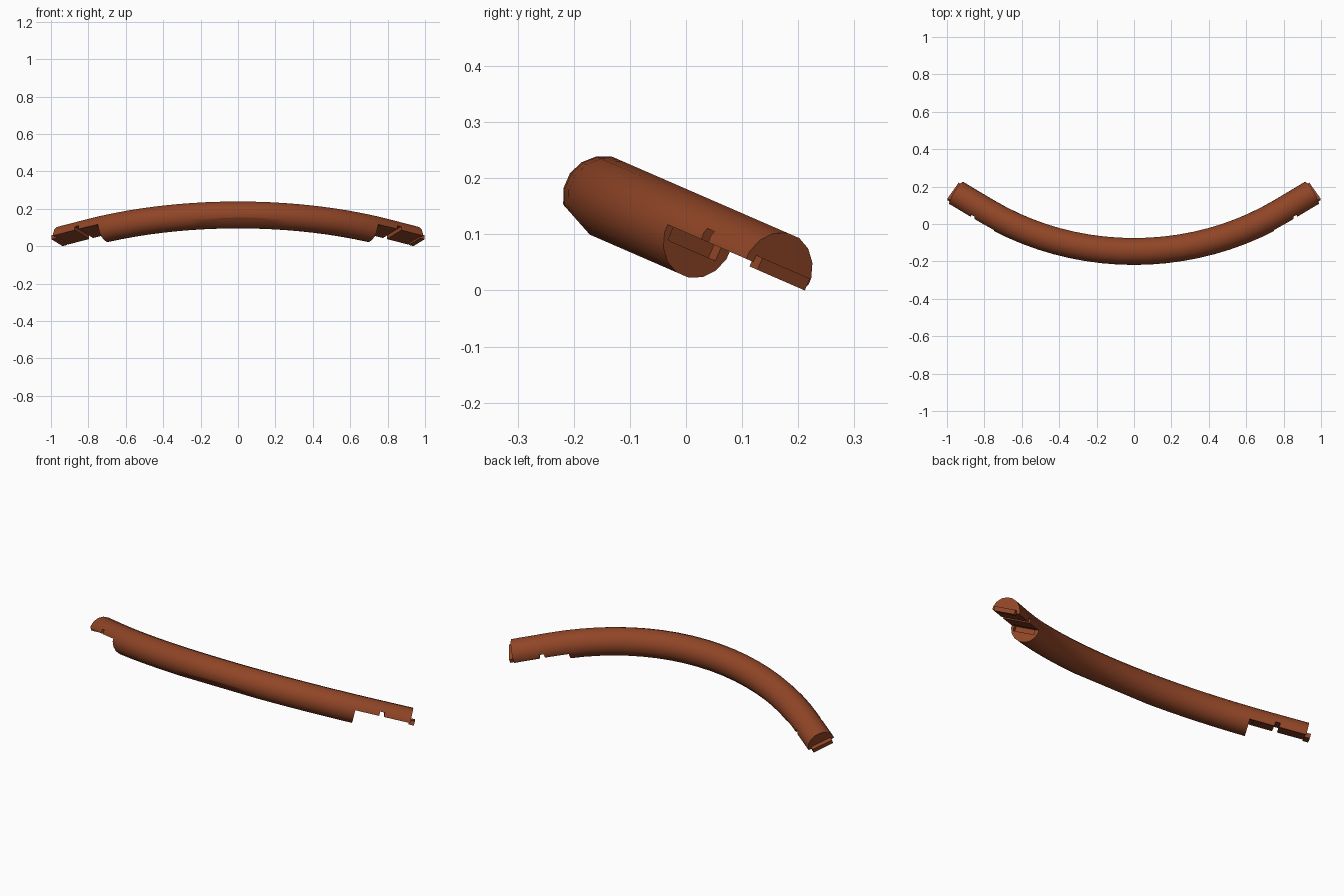
import bpy, bmesh
from math import sin, cos, pi, radians
from mathutils import Matrix, Vector

cube = bpy.data.objects.get("Cube")
if cube:
    bpy.data.objects.remove(cube)

RADIUS, BEND, SWEEP, STRAIGHT = 0.073, 1.45, radians(33), 0.19
SIDES, STEPS = 16, 20
LAP = 0.285                      # length of the half-lap at each end
FRAME = Matrix.Translation((0, -0.147, 0.167)) @ Matrix.Rotation(radians(-23.5), 4, 'X')

brown = bpy.data.materials.new("reddish_brown")
brown.use_nodes = True
colour = (0.28, 0.06, 0.02, 1)
brown.diffuse_color = colour
brown.node_tree.nodes["Principled BSDF"].inputs["Base Color"].default_value = colour


def make_object(name, bm):
    bmesh.ops.recalc_face_normals(bm, faces=bm.faces)
    mesh = bpy.data.meshes.new(name)
    bm.to_mesh(mesh)
    bm.free()
    mesh.materials.append(brown)
    obj = bpy.data.objects.new(name, mesh)
    bpy.context.collection.objects.link(obj)
    return obj


def box(name, frame, low, high):
    """Box between two corners, placed by a frame."""
    low, high = Vector(low), Vector(high)
    bm = bmesh.new()
    size = Matrix.Diagonal((*(high - low), 1))
    bmesh.ops.create_cube(bm, size=1, matrix=frame @ Matrix.Translation((low + high) / 2) @ size)
    return make_object(name, bm)


def end_frame(side):
    """Frame at a tube end: x runs outward along the tube, y across it."""
    x = BEND * sin(SWEEP) + STRAIGHT * cos(SWEEP)
    y = BEND * (1 - cos(SWEEP)) + STRAIGHT * sin(SWEEP)
    turn = SWEEP if side > 0 else pi - SWEEP
    return Matrix.Translation((side * x, y, 0)) @ Matrix.Rotation(turn, 4, 'Z')


# Bowed tube: an arc with a straight run at both ends
path = [(BEND * sin(a), BEND * (1 - cos(a)), a)
        for a in (SWEEP * (2 * i / STEPS - 1) for i in range(STEPS + 1))]
for side in (-1, 1):
    tip = end_frame(side).translation
    path.insert(0 if side < 0 else len(path), (tip.x, tip.y, side * SWEEP))
bm = bmesh.new()
rings = []
for x, y, a in path:
    ring = []
    for k in range(SIDES):
        t = 2 * pi * (k + 0.5) / SIDES
        across = RADIUS * cos(t)
        ring.append(bm.verts.new((x - across * sin(a), y + across * cos(a), RADIUS * sin(t))))
    rings.append(ring)
for first, second in zip(rings, rings[1:]):
    for k in range(SIDES):
        n = (k + 1) % SIDES
        bm.faces.new((first[k], first[n], second[n], second[k]))
bm.faces.new(rings[0])
bm.faces.new(rings[-1])
tube = make_object("bowed_tube", bm)

# Cutters: half-lap, tab slot in the step and cross groove at both ends
cutters = []
for side in (-1, 1):
    f = end_frame(side)
    cutters += [
        box("lap_cutter", f, (-LAP, -0.15, -0.15), (0.06, 0.15, 0)),
        box("slot_cutter", f, (-LAP - 0.025, -0.055, -0.025), (-LAP + 0.02, 0.055, 0.004)),
        box("groove_cutter", f, (-0.161, -0.15, -0.05), (-0.136, 0.15, 0.022)),
    ]
# Shallow flat under the middle, facing down and forward
flat = Matrix.Rotation(radians(-25), 4, 'X')
cutters.append(box("flat_cutter", flat, (-0.5, -0.2, -0.2), (0.5, 0.2, -RADIUS + 0.01)))

for cutter in cutters:
    cutter.hide_render = True
    mod = tube.modifiers.new("cut", 'BOOLEAN')
    mod.operation, mod.solver, mod.object = 'DIFFERENCE', 'EXACT', cutter
bpy.context.view_layer.update()
graph = bpy.context.evaluated_depsgraph_get()
cut_mesh = bpy.data.meshes.new_from_object(tube.evaluated_get(graph))
tube.modifiers.clear()
tube.data = cut_mesh
for cutter in cutters:
    bpy.data.objects.remove(cutter)

# Tabs sticking out of both end faces
parts = [tube]
for side, name in ((1, "left_end_tab"), (-1, "right_end_tab")):
    parts.append(box(name, end_frame(side), (-0.006, -0.055, -0.01), (0.022, 0.055, 0.013)))

# Tilt everything into place and shade
bpy.ops.object.select_all(action='DESELECT')
for part in parts:
    part.data.transform(FRAME)
    part.select_set(True)
bpy.context.view_layer.objects.active = tube
bpy.ops.object.shade_smooth_by_angle(angle=radians(30))
